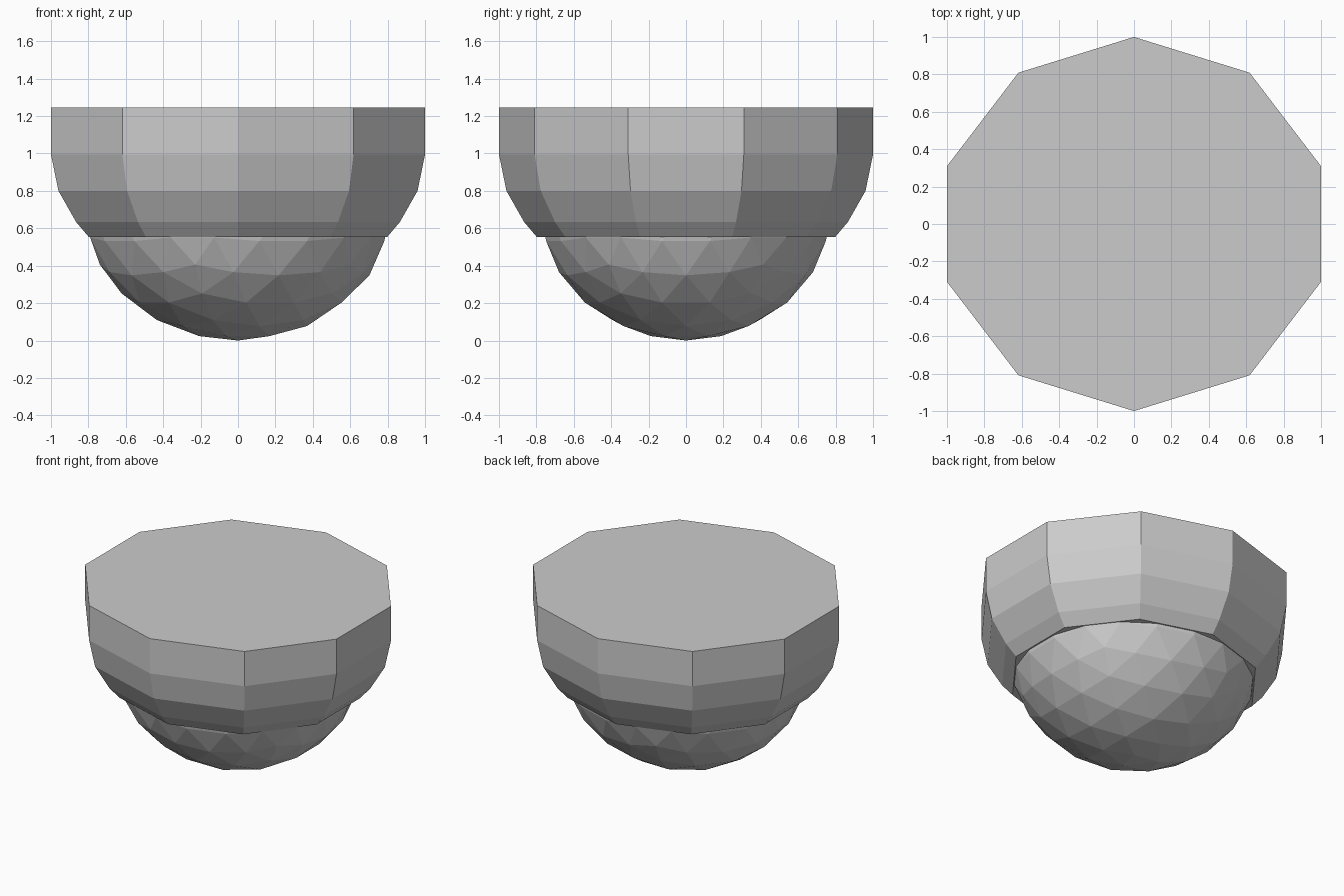
import bpy, bmesh, math
from mathutils import Vector

cube = bpy.data.objects.get("Cube")
if cube:
    bpy.data.objects.remove(cube, do_unlink=True)

grey = bpy.data.materials.new("plain grey")
grey.use_nodes = True
COLOR = (0.6, 0.6, 0.6, 1)
grey.diffuse_color = COLOR
grey.node_tree.nodes["Principled BSDF"].inputs["Base Color"].default_value = COLOR

SIDES = 10
STRETCH = 1 / math.cos(math.radians(18))  # decagon flats reach x = 1
RIM_Z = 0.553


def add_object(name, bm):
    bmesh.ops.recalc_face_normals(bm, faces=bm.faces)
    mesh = bpy.data.meshes.new(name)
    bm.to_mesh(mesh)
    bm.free()
    mesh.materials.append(grey)
    obj = bpy.data.objects.new(name, mesh)
    bpy.context.collection.objects.link(obj)
    return obj


# Ten-sided bowl with a flat top and a flat underside
bm = bmesh.new()
profile = [(0.797, RIM_Z), (0.865, 0.633), (0.96, 0.8), (1, 0.995), (1, 1.245)]
rings = []
for r, z in profile:
    angles = [math.tau * i / SIDES + math.pi / 2 for i in range(SIDES)]
    rings.append([bm.verts.new((r * STRETCH * math.cos(a) * math.cos(math.radians(18)) * STRETCH
                                / STRETCH, r * math.sin(a), z)) for a in angles])
for v in bm.verts:
    v.co.x *= STRETCH
for low, high in zip(rings, rings[1:]):
    for i in range(SIDES):
        j = (i + 1) % SIDES
        bm.faces.new((low[i], low[j], high[j], high[i]))
bm.faces.new(rings[0])
bm.faces.new(rings[-1])
add_object("upper_bowl", bm)

# Faceted dome bulging out below the bowl
bm = bmesh.new()
bmesh.ops.create_icosphere(bm, subdivisions=3, radius=1)
bmesh.ops.scale(bm, vec=Vector((0.826, 0.786, 0.735)), verts=bm.verts)
bmesh.ops.translate(bm, vec=Vector((0, 0, 0.735)), verts=bm.verts)
bmesh.ops.bisect_plane(bm, geom=bm.verts[:] + bm.edges[:] + bm.faces[:],
                       plane_co=(0, 0, RIM_Z + 0.01), plane_no=(0, 0, 1), clear_outer=True)
add_object("lower_dome", bm)
